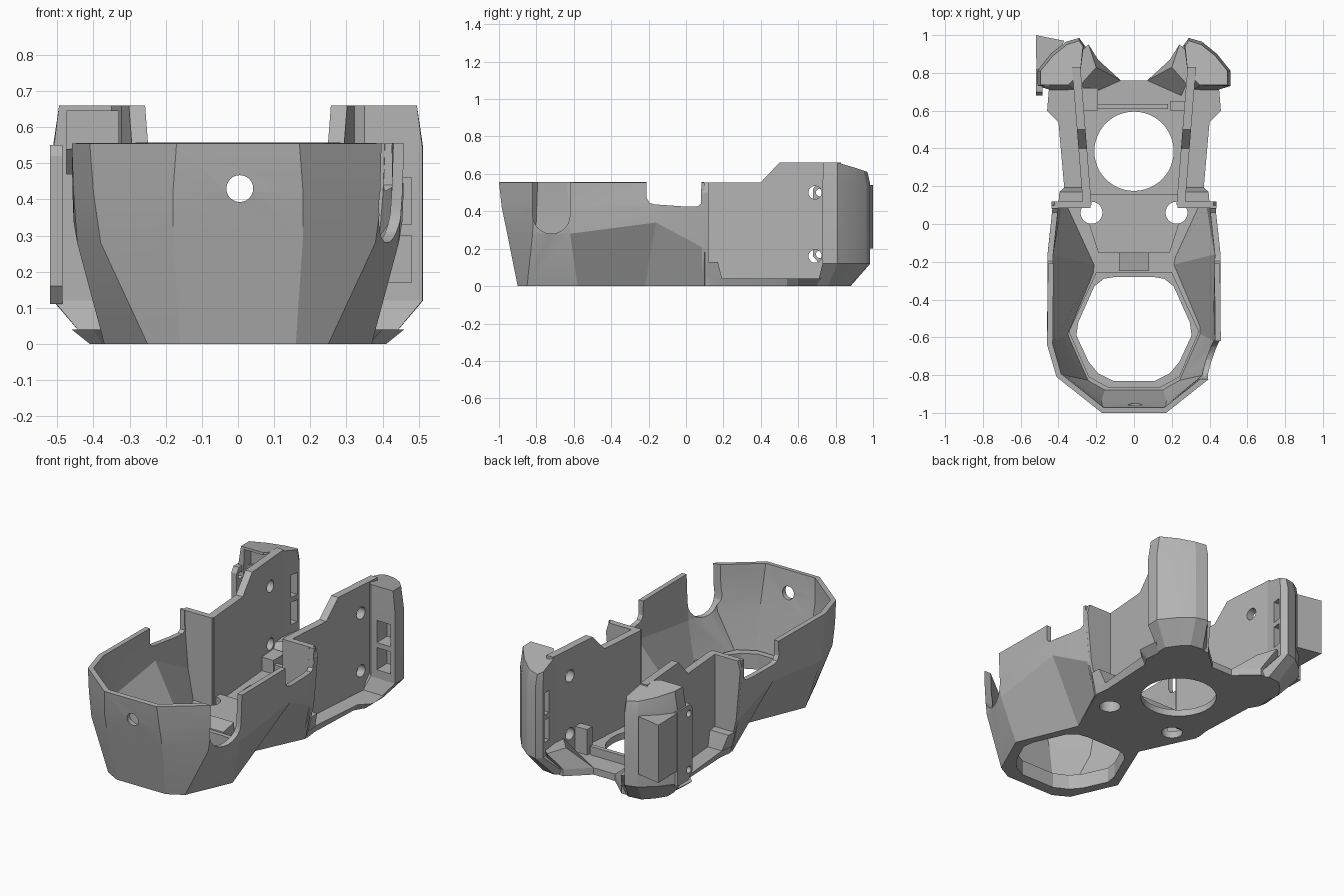
import bpy, bmesh, math
from mathutils import Vector, Matrix

cube = bpy.data.objects.get("Cube")
if cube:
    bpy.data.objects.remove(cube, do_unlink=True)

grey = bpy.data.materials.new("plain grey")
grey.use_nodes = True
grey.diffuse_color = (0.45, 0.45, 0.45, 1)
grey.node_tree.nodes["Principled BSDF"].inputs["Base Color"].default_value = (0.45, 0.45, 0.45, 1)


def finish(name, bm, fix=True):
    if fix:
        bmesh.ops.recalc_face_normals(bm, faces=bm.faces)
    mesh = bpy.data.meshes.new(name)
    bm.to_mesh(mesh)
    bm.free()
    mesh.materials.append(grey)
    obj = bpy.data.objects.new(name, mesh)
    bpy.context.collection.objects.link(obj)
    return obj


def loft(name, loops):
    """Solid skinned through closed loops of 3D points."""
    bm = bmesh.new()
    rings = [[bm.verts.new(p) for p in loop] for loop in loops]
    n = len(rings[0])
    for a, b in zip(rings, rings[1:]):
        for i in range(n):
            j = (i + 1) % n
            bm.faces.new((a[i], a[j], b[j], b[i]))
    bm.faces.new(rings[0][::-1])
    bm.faces.new(rings[-1])
    return finish(name, bm)


def at(pts, z):
    return [(x, y, z) for x, y in pts]


def prism(name, pts, z0, z1):
    return loft(name, [at(pts, z0), at(pts, z1)])


def side_prism(name, pts, x0, x1):
    """Prism along x from (y, z) points."""
    return loft(name, [[(x, y, z) for y, z in pts] for x in (x0, x1)])


def box(name, x0, x1, y0, y1, z0, z1):
    return prism(name, [(x0, y0), (x1, y0), (x1, y1), (x0, y1)], z0, z1)


def rod(name, centre, radius, length, axis="Z"):
    bm = bmesh.new()
    bmesh.ops.create_cone(bm, cap_ends=True, segments=48, radius1=radius, radius2=radius, depth=length)
    turn = {"X": Matrix.Rotation(math.pi / 2, 4, "Y"), "Y": Matrix.Rotation(math.pi / 2, 4, "X"),
            "Z": Matrix.Identity(4)}[axis]
    bm.transform(Matrix.Translation(Vector(centre)) @ turn)
    return finish(name, bm)


def both(pts):
    """Close a +x half outline with its mirror image."""
    return pts + [(-x, y) for x, y in reversed(pts)]


def flip(pts, s):
    return [(p[0] * s, *p[1:]) for p in pts]


def apply(obj, mod):
    bpy.context.view_layer.objects.active = obj
    bpy.ops.object.modifier_apply(modifier=mod.name)


def cut(obj, *cutters):
    for c in cutters:
        mod = obj.modifiers.new("cut", "BOOLEAN")
        mod.operation, mod.solver, mod.object = "DIFFERENCE", "EXACT", c
        apply(obj, mod)
        bpy.data.objects.remove(c, do_unlink=True)


# Faceted front bowl: an open sheet, thickened inward
base = [(0.16, -0.90), (0.25, -0.85), (0.37, -0.58), (0.22, -0.22), (0.37, 0.10)]
levels = [
    at(base, 0),
    [(0.18, -0.96, 0.30), (0.38, -0.82, 0.28), (0.445, -0.62, 0.28), (0.455, -0.16, 0.34), (0.41, 0.10, 0.20)],
    at([(0.18, -0.985), (0.40, -0.815), (0.455, -0.63), (0.458, -0.16), (0.43, 0.10)], 0.42),
    at([(0.17, -1.0), (0.41, -0.81), (0.46, -0.64), (0.455, -0.16), (0.435, 0.10)], 0.555),
]
bm = bmesh.new()
rows = [[bm.verts.new(p) for p in flip(half[::-1], -1) + half] for half in levels]
for a, b in zip(rows, rows[1:]):
    for i in range(len(a) - 1):
        bm.faces.new((a[i], a[i + 1], b[i + 1], b[i]))
bowl = finish("front_bowl", bm, fix=False)
shell = bowl.modifiers.new("wall", "SOLIDIFY")
shell.thickness, shell.offset = 0.03, -1
apply(bowl, shell)
notch = [(-0.21, 0.7), (-0.21, 0.47), (-0.195, 0.445), (-0.17, 0.437), (0, 0.425), (0.06, 0.425),
         (0.08, 0.44), (0.085, 0.7)]
slot = [(-0.62, 0.7), (-0.82, 0.7)] + [
    (-0.72 - 0.1 * math.cos(t * math.pi / 12), 0.38 - 0.1 * math.sin(t * math.pi / 12)) for t in range(13)]
cut(bowl, side_prism("notch_cutter", notch, -0.7, 0.7), side_prism("slot_cutter", slot, 0.3, 0.7),
    rod("hole_cutter", (0.005, -1, 0.43), 0.037, 0.3, "Y"))


def bolt_cutters():
    return [rod("bolt_cutter", (s * 0.225, 0.06, 0), 0.058, 0.4) for s in (1, -1)]


# Floor with its round openings
front = base[:4]
low = front + [(0.37, 0.12), (0.36, 0.2), (0.375, 0.54), (0.41, 0.6), (0.40, 0.70), (0.25, 0.73), (0.07, 0.76)]
high = front + [(0.38, 0.12), (0.37, 0.2), (0.40, 0.54), (0.46, 0.6), (0.45, 0.72), (0.25, 0.75), (0.07, 0.76)]
floor = loft("floor", [at(both(low), 0), at(both(high), 0.04)])
opening = both([(0.11, -0.83), (0.19, -0.79), (0.24, -0.73), (0.305, -0.59), (0.295, -0.52),
                (0.21, -0.33), (0.16, -0.29), (0.10, -0.28)])
rim = both([(0.14, -0.865), (0.24, -0.81), (0.345, -0.57), (0.20, -0.255)])
cut(floor, prism("opening_cutter", opening, -0.1, 0.3), rod("duct_cutter", (0, 0.385, 0), 0.21, 0.3),
    *bolt_cutters())
lip = prism("opening_lip", rim, 0.01, 0.09)
cut(lip, prism("opening_cutter", opening, -0.1, 0.3))

# Raised bolt plate between the two openings
plate = prism("bolt_plate", both([(0.19, -0.15), (0.27, 0.10), (0.25, 0.16)]), 0.03, 0.08)
cut(plate, rod("duct_cutter", (0, 0.385, 0), 0.21, 0.4), *bolt_cutters())
loft("bridge_block", [[(x, -0.25, 0.05), (x, -0.15, 0.05), (x, -0.15, 0.115), (x, -0.25, 0.095)]
                      for x in (-0.08, 0.08)])
box("rear_rib", -0.25, 0.18, 0.61, 0.635, 0.03, 0.09)

# Rear corner pods, from the floor up
pod_low = [(0.22, 0.74), (0.30, 0.70), (0.41, 0.70), (0.41, 0.76), (0.37, 0.82), (0.32, 0.87),
           (0.24, 0.88), (0.18, 0.84)]
pod_mid = [(0.285, 0.80), (0.35, 0.735), (0.51, 0.73), (0.512, 0.81), (0.44, 0.90), (0.36, 0.965),
           (0.29, 0.985), (0.265, 0.95)]
pod_top = [(0.285, 0.80), (0.35, 0.735), (0.495, 0.735), (0.495, 0.81), (0.43, 0.89), (0.355, 0.95),
           (0.29, 0.97), (0.27, 0.94)]

for s, side in ((1, "left"), (-1, "right")):
    # Long upright side wall
    profile = [(0.10, 0.01), (0.10, 0.555), (0.40, 0.555), (0.50, 0.66), (0.83, 0.66), (0.83, 0.01)]

    def lean(offset):
        return [(s * (0.225 + (y - 0.1) * 0.08 + offset), y, z) for y, z in profile]
    wall = loft(side + "_side_wall", [lean(0), lean(0.045)])
    cut(wall, *[rod("hole_cutter", (s * 0.3, 0.69, z), 0.035, 0.4, "X") for z in (0.5, 0.16)])

    # Cross wall closing the bowl, and its sloped foot
    cross = [(0.23, 0.02), (0.365, 0.02), (0.41, 0.20), (0.437, 0.50), (0.42, 0.555), (0.23, 0.555)]
    loft(side + "_cross_wall", [[(s * x, y, z) for x, z in cross] for y in (0.085, 0.12)])
    foot = [(0.26, 0.11), (0.37, 0.11), (0.36, 0.20), (0.26, 0.20)]
    foot_top = [(0.26, 0.11), (0.40, 0.11), (0.395, 0.17), (0.26, 0.17)]
    loft(side + "_cross_foot", [flip(at(foot, 0.01), s), flip(at(foot_top, 0.13), s)])

    # Pod with sloped crown, slots and pockets
    crown = [(x, y, 0.66 - max(0, y - 0.82) * 0.33) for x, y in pod_top]
    pod = loft(side + "_rear_pod", [flip(p, s) for p in
               (at(pod_low, 0), at(pod_mid, 0.12), at(pod_mid, 0.545), crown)])
    for z0, z1 in ((0.17, 0.30), (0.33, 0.46)):
        c, d = sorted((s * 0.2, s * 0.36))
        cut(pod, box("slot_cutter", c, d, 0.885, 0.935, z0 + 0.03, z1 + 0.03))
        if s > 0:
            cut(pod, box("pocket_cutter", 0.39, 0.48, 0.6, 0.83, z0, z1))
    if s < 0:
        cut(pod, box("recess_cutter", -0.475, -0.33, 0.6, 0.80, 0.47, 0.645))

    # Angled air duct under the pod
    d0 = [(0.07, 0.76), (0.25, 0.68), (0.30, 0.86), (0.19, 0.87)]
    d1 = [(0.20, 0.83), (0.28, 0.74), (0.30, 0.90), (0.24, 0.95)]
    loft(side + "_air_duct", [flip(at(d0, 0), s), flip(at(d0, 0.04), s), flip(at(d1, 0.15), s)])

    # Clip standing beside the rear opening
    a, b = sorted((s * 0.19, s * 0.28))
    box(side + "_clip", a, b, 0.60, 0.65 if s > 0 else 0.72, 0.03, 0.19 if s > 0 else 0.12)

# Cable tab and hook on one pod only
prism("cable_tab", [(-0.52, 1.0), (-0.37, 0.97), (-0.40, 0.9), (-0.49, 0.74), (-0.515, 0.75)], 0.2, 0.54)
hook = side_prism("cable_hook", [(0.68, 0.16), (0.72, 0.11), (0.82, 0.11), (0.82, 0.55), (0.70, 0.55),
                                 (0.68, 0.52)], -0.52, -0.485)
cut(hook, *[rod("hook_hole_cutter", (-0.5, 0.715, z), 0.02, 0.2, "X") for z in (0.5, 0.17)])

# Soft shading on round holes, crisp elsewhere
for obj in bpy.context.scene.objects:
    obj.select_set(obj.type == "MESH")
bpy.ops.object.shade_smooth_by_angle(angle=math.radians(15))
